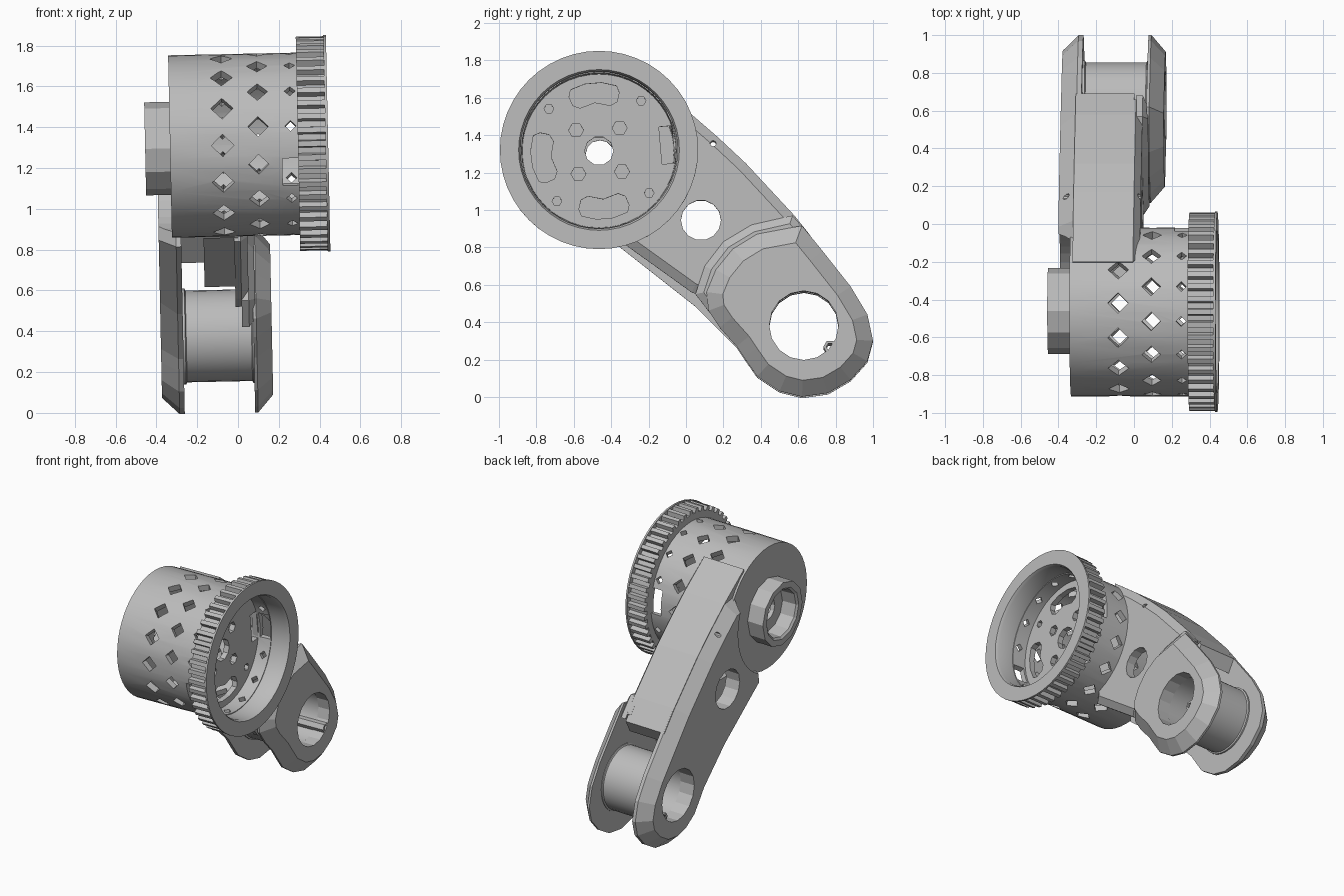
import bpy, bmesh, math
from mathutils import Matrix, Vector

old = bpy.data.objects.get("Cube")
if old:
    bpy.data.objects.remove(old, do_unlink=True)

grey = bpy.data.materials.new("plain grey")
grey.use_nodes = True
grey.diffuse_color = (0.5, 0.5, 0.5, 1)
grey.node_tree.nodes["Principled BSDF"].inputs["Base Color"].default_value = (0.5, 0.5, 0.5, 1)

DRUM = (-0.465, 1.312)   # y, z of the drum axis
ROLLER = (0.63, 0.38)    # y, z of the roller axis
parts = []


def polar(c, r, deg):
    a = math.radians(deg)
    return c[0] + r * math.cos(a), c[1] + r * math.sin(a)


def circle(c, r, n):
    return [polar(c, r, 360 * i / n) for i in range(n)]


def add_prism(bm, pts, x0, x1, inset=0, depth=0):
    """Extrude a y-z outline along x; the x1 cap can get a chamfer."""
    a = [bm.verts.new((x0, y, z)) for y, z in pts]
    b = [bm.verts.new((x1, y, z)) for y, z in pts]
    n = len(pts)
    faces = [bm.faces.new([a[i], a[(i + 1) % n], b[(i + 1) % n], b[i]]) for i in range(n)]
    cap = bm.faces.new(b)
    faces += [cap, bm.faces.new(a[::-1])]
    bmesh.ops.recalc_face_normals(bm, faces=faces)
    if inset:
        bmesh.ops.inset_region(bm, faces=[cap], thickness=inset, depth=depth, use_even_offset=True)


def add_lathe(bm, profile, c, n):
    """Spin a closed (x, radius) profile round an axis along x."""
    rings = [[bm.verts.new((x, y, z)) for y, z in circle(c, r, n)] for x, r in profile]
    faces = []
    for k, ring in enumerate(rings):
        nxt = rings[(k + 1) % len(rings)]
        for i in range(n):
            j = (i + 1) % n
            faces.append(bm.faces.new([ring[i], ring[j], nxt[j], nxt[i]]))
    bmesh.ops.recalc_face_normals(bm, faces=faces)


def make(name, bm, smooth=False):
    me = bpy.data.meshes.new(name)
    bm.to_mesh(me)
    bm.free()
    me.materials.append(grey)
    ob = bpy.data.objects.new(name, me)
    bpy.context.collection.objects.link(ob)
    parts.append((ob, smooth))
    return ob


def lathe(name, profile, c, n, smooth=False):
    bm = bmesh.new()
    add_lathe(bm, profile, c, n)
    return make(name, bm, smooth)


def prism(name, *args):
    bm = bmesh.new()
    add_prism(bm, *args)
    return make(name, bm)


def cut(ob, bm):
    """Subtract the shapes in bm from ob."""
    cutter = make("cutter", bm)
    parts.pop()
    cutter.hide_render = True
    mod = ob.modifiers.new("cut", "BOOLEAN")
    mod.operation, mod.solver, mod.object = "DIFFERENCE", "EXACT", cutter
    bpy.context.view_layer.objects.active = ob
    bpy.ops.object.modifier_apply(modifier=mod.name)
    bpy.data.objects.remove(cutter, do_unlink=True)


# Perforated drum: hollow shell with three rows of diamond holes and two ports
drum = lathe("drum_shell", [(0.31, 0.447), (-0.325, 0.447), (-0.325, 0.10), (-0.27, 0.10),
                            (-0.27, 0.40), (0.20, 0.41), (0.31, 0.415)], DRUM, 48, True)


def add_radial_box(bm, x, half_x, half_t, deg, r0, r1, turn=0):
    m = (Matrix.Translation((x, *DRUM)) @ Matrix.Rotation(math.radians(deg), 4, "X")
         @ Matrix.Translation((0, (r0 + r1) / 2, 0)) @ Matrix.Rotation(math.radians(turn), 4, "Y")
         @ Matrix.Diagonal((2 * half_x, r1 - r0, 2 * half_t, 1)))
    bmesh.ops.create_cube(bm, size=1, matrix=m)


PORTS = ((5, 0.09), (198, 0.07))
bm = bmesh.new()
for x, start, half in ((-0.067, 84, 0.055), (0.108, 96.5, 0.05), (0.267, 96.5, 0.027)):
    for i in range(15):
        deg = start + 24 * i
        if x > 0.2 and any(abs((deg - p + 180) % 360 - 180) < 16 for p, half_t in PORTS):
            continue
        side = half / math.sqrt(2)
        add_radial_box(bm, x, side, side, deg, 0.36, 0.5, 45)
for deg, half_t in PORTS:
    add_radial_box(bm, 0.266, 0.042, half_t, deg, 0.36, 0.5)
cut(drum, bm)

# Drum floor with centre hole, bolt holes and curved slots
floor = prism("drum_floor", circle(DRUM, 0.425, 48), 0.17, 0.21)
bm = bmesh.new()
add_prism(bm, circle(DRUM, 0.077, 10), 0.1, 0.3)
for k in range(4):
    add_prism(bm, circle(polar(DRUM, 0.165, 48 + 90 * k), 0.04, 6), 0.1, 0.3)
    add_prism(bm, circle(polar(DRUM, 0.35, 50 + 90 * k), 0.026, 6), 0.18, 0.3)
for mid in (95, 187, 275):
    outer = [polar(DRUM, r, mid + d) for d, r in ((-24, 0.33), (-20, 0.36), (-7, 0.365),
                                                 (7, 0.365), (20, 0.36), (24, 0.33))]
    inner = [polar(DRUM, r, mid + d) for d, r in ((25, 0.28), (19, 0.25), (0, 0.26),
                                                 (-19, 0.25), (-25, 0.28))]
    add_prism(bm, outer + inner, 0.1, 0.3)
add_radial_box(bm, 0.19, 0.1, 0.1, 5, 0.33, 0.4)
cut(floor, bm)

# Toothed rim with a thin outer flange
bm = bmesh.new()
add_lathe(bm, [(0.302, 0.495), (0.302, 0.42), (0.43, 0.42), (0.45, 0.43),
               (0.45, 0.53), (0.437, 0.53), (0.437, 0.495)], DRUM, 48)
TEETH = 48
for i in range(TEETH):
    mid = 360 * i / TEETH
    add_prism(bm, [polar(DRUM, r, mid + d) for r, d in
                   ((0.485, -2.3), (0.525, -1.5), (0.525, 1.5), (0.485, 2.3))], 0.302, 0.439)
make("toothed_rim", bm, True)

# Faceted boss on the closed end of the drum
lathe("end_boss", [(-0.30, 0.228), (-0.447, 0.228), (-0.447, 0.185), (-0.435, 0.17),
                   (-0.33, 0.165), (-0.33, 0.077), (-0.30, 0.077)], (-0.46, 1.303), 12)

# Arm outlines (y, z)
top_edge = [(0.02, 1.52), (0.17, 1.39), (0.32, 1.25), (0.58, 0.97)]
low_start = [(-0.3, 1.3), (-0.2, 1.55)]
high_start = [(-0.3, 1.3), (-0.2, 1.69)]
end_edge = [(0.73, 0.78), (0.88, 0.59), (0.97, 0.44), (1.0, 0.3), (0.97, 0.19), (0.88, 0.09),
            (0.76, 0.02), (0.62, 0.0), (0.5, 0.03), (0.38, 0.11), (0.31, 0.21), (0.27, 0.27)]


def arm_cut(ob, hole=0.107):
    bm = bmesh.new()
    add_prism(bm, circle(DRUM, 0.435, 48), -0.6, 0.29)
    add_prism(bm, circle(ROLLER, 0.185, 16), -0.6, 0.5)
    add_prism(bm, circle((0.08, 0.945), hole, 14), -0.6, 0.5)
    add_prism(bm, circle((0.145, 1.355), 0.016, 8), -0.6, 0.5)
    cut(ob, bm)


# Long side plate, chamfered on its outer face, with a wider access hole
arm_cut(prism("long_side_plate", low_start + top_edge + end_edge + [(0.05, 0.49), (-0.37, 0.82)],
              -0.28, -0.305, 0.08, 0.085), 0.14)

# Web closing the upper side of the hollow arm, and a rib below
arm_cut(prism("upper_web", high_start + top_edge + [(0.69, 0.83), (0.64, 0.74), (0.5, 0.9),
                                                    (0.24, 1.17), (-0.03, 1.39)], -0.31, 0.0))
arm_cut(prism("lower_rib", [(-0.36, 0.86), (0.3, 0.86), (0.32, 0.62), (-0.05, 0.62)], -0.17, 0.0))

# Short side wall, its flared skirt and the raised end plate
arm_cut(prism("short_side_wall", high_start + top_edge
              + [(0.66, 0.87), (0.5, 0.74), (0.3, 0.64), (0.14, 0.52), (0.03, 0.56), (-0.36, 0.84)],
              -0.02, 0.01, 0.05, 0.035))
arm_cut(prism("flared_skirt", [(0.05, 0.55), (0.1, 0.7), (0.2, 0.83), (0.35, 0.92), (0.57, 0.97),
                               (0.68, 0.84), (0.45, 0.74), (0.29, 0.6), (0.24, 0.42), (0.15, 0.42)],
              0.01, 0.045, 0.04, 0.03))
arm_cut(prism("end_plate", [(0.11, 0.56), (0.16, 0.68), (0.25, 0.79), (0.38, 0.87), (0.62, 0.915)]
              + end_edge + [(0.18, 0.37), (0.12, 0.46)], 0.065, 0.08, 0.085, 0.075))

# Roller tube between the plates with end collars
lathe("roller_tube", [(-0.29, 0.235), (-0.29, 0.187), (0.08, 0.187), (0.08, 0.235), (0.06, 0.235),
                      (0.055, 0.225), (-0.265, 0.225), (-0.27, 0.235)], ROLLER, 32, True)

# Small screw lug at the edge of the bore
lathe("screw_lug", [(-0.38, 0.036), (-0.38, 0.02), (0.155, 0.02), (0.155, 0.036)],
      (0.77, 0.265), 6)

# Whole assembly leans slightly sideways
pivot = Vector((0, 0, 0.92))
lean = (Matrix.Translation(pivot) @ Matrix.Rotation(math.radians(-1.2), 4, "Y")
        @ Matrix.Translation(-pivot))
for ob, smooth in parts:
    ob.data.transform(lean)
    if smooth:
        bpy.ops.object.select_all(action="DESELECT")
        ob.select_set(True)
        bpy.context.view_layer.objects.active = ob
        bpy.ops.object.shade_smooth_by_angle(angle=math.radians(30))
